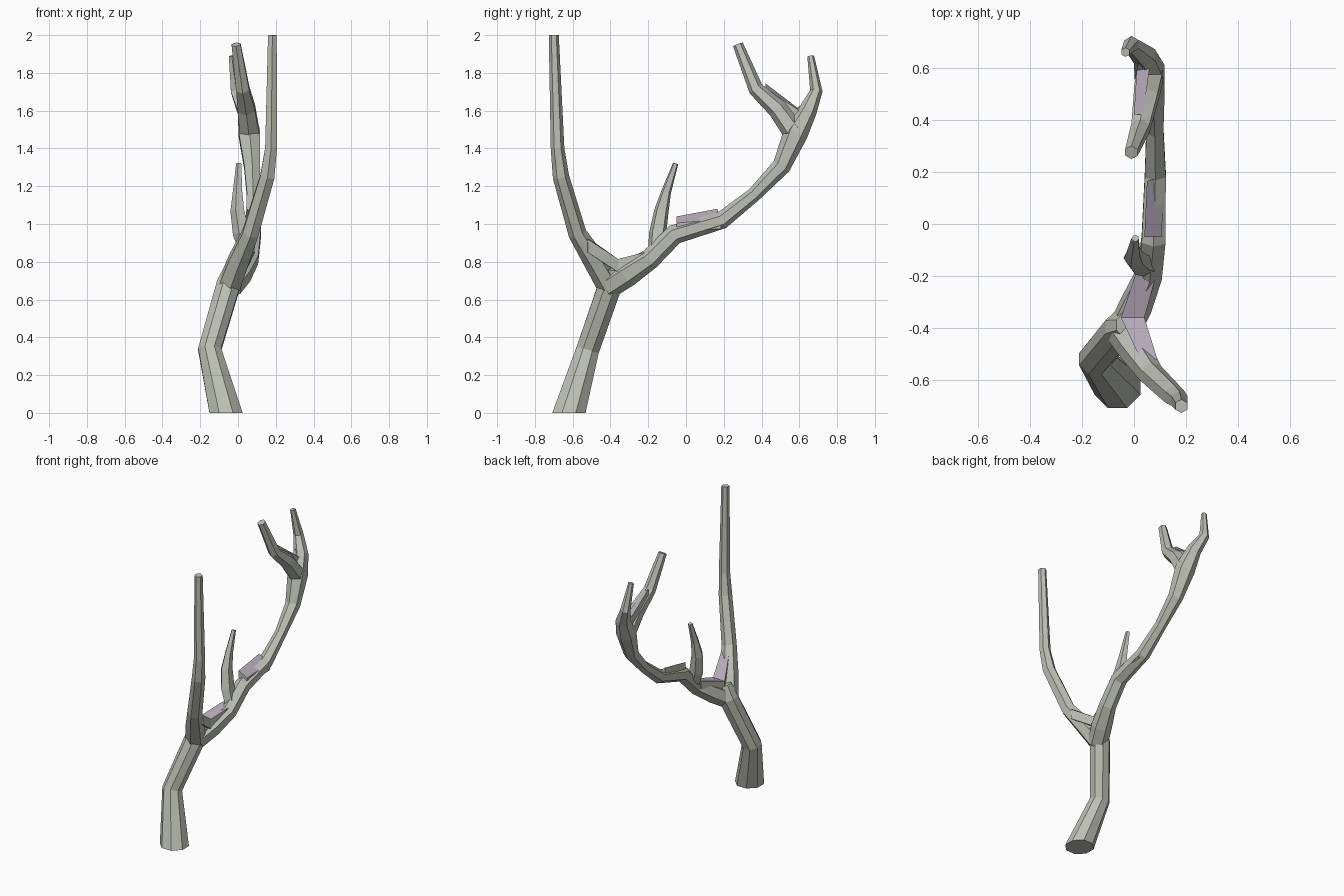
import bpy, bmesh, math
from mathutils import Vector

if "Cube" in bpy.data.objects:
    bpy.data.objects.remove(bpy.data.objects["Cube"])


def material(name, rgb):
    m = bpy.data.materials.new(name)
    m.diffuse_color = (*rgb, 1)
    m.use_nodes = True
    m.node_tree.nodes["Principled BSDF"].inputs["Base Color"].default_value = m.diffuse_color
    return m


BARK = material("grey green bark", (0.51, 0.53, 0.46))
LILAC = material("lilac bare wood", (0.47, 0.40, 0.49))


def finish(name, bm, mats):
    bmesh.ops.recalc_face_normals(bm, faces=bm.faces)
    me = bpy.data.meshes.new(name)
    bm.to_mesh(me)
    bm.free()
    for m in mats:
        me.materials.append(m)
    ob = bpy.data.objects.new(name, me)
    bpy.context.collection.objects.link(ob)
    return ob


def limb(name, stations, sides=6, flat_base=False, phase=0.5):
    """Tapered faceted tube through (x, y, z, radius) stations."""
    bm = bmesh.new()
    pts = [Vector(s[:3]) for s in stations]
    rings = []
    for i, p in enumerate(pts):
        a = (p - pts[i - 1]).normalized() if i else Vector()
        b = (pts[i + 1] - p).normalized() if i < len(pts) - 1 else Vector()
        t = (a + b).normalized()
        if flat_base and i == 0:
            t = Vector((0, 0, 1))
        # side axis stays close to x so the facets do not twist
        u = (Vector((1, 0, 0)) - t * t.x).normalized()
        v = t.cross(u)
        r = stations[i][3] * 1.06
        rings.append([bm.verts.new(p + r * (u * math.cos(w) + v * math.sin(w)))
                      for w in (math.tau * (k + phase) / sides for k in range(sides))])
    for r0, r1 in zip(rings, rings[1:]):
        for k in range(sides):
            n = (k + 1) % sides
            bm.faces.new((r0[k], r0[n], r1[n], r1[k]))
    bm.faces.new(rings[0])
    bm.faces.new(rings[-1])
    return finish(name, bm, [BARK])


def web(name, left, right, depth):
    """Lilac strip between two edge lines, with bark coloured sides below."""
    bm = bmesh.new()
    rows = []
    for a, b in zip(left, right):
        a, b, d = Vector(a), Vector(b), Vector((0, 0, depth))
        rows.append([bm.verts.new(q) for q in (a, b, b - d, a - d)])
    for r0, r1 in zip(rows, rows[1:]):
        for k in range(4):
            n = (k + 1) % 4
            f = bm.faces.new((r0[k], r0[n], r1[n], r1[k]))
            f.material_index = 0 if k == 0 else 1
    for r in (rows[0], rows[-1]):
        bm.faces.new(r).material_index = 1
    return finish(name, bm, [LILAC, BARK])


# trunk
limb("trunk", [(-0.063, -0.62, 0, 0.09), (-0.15, -0.52, 0.335, 0.062),
               (-0.05, -0.40, 0.68, 0.064), (-0.02, -0.39, 0.77, 0.05)],
     sides=8, flat_base=True)

# tall upright limb
limb("upright_limb", [(-0.045, -0.41, 0.68, 0.062), (0.0, -0.48, 0.80, 0.058),
                      (0.065, -0.575, 0.95, 0.046), (0.155, -0.662, 1.25, 0.041),
                      (0.175, -0.68, 1.40, 0.034), (0.182, -0.70, 2.0, 0.025)])

# long arching limb up to the upper fork
limb("arching_limb", [(-0.04, -0.41, 0.67, 0.062), (0.01, -0.31, 0.735, 0.063),
                      (0.06, -0.19, 0.815, 0.052), (0.075, -0.06, 0.945, 0.050),
                      (0.082, 0.19, 1.02, 0.044), (0.08, 0.36, 1.155, 0.036),
                      (0.075, 0.505, 1.305, 0.046), (0.06, 0.58, 1.48, 0.062),
                      (0.04, 0.645, 1.60, 0.046), (-0.01, 0.69, 1.705, 0.031),
                      (-0.033, 0.66, 1.89, 0.017)])

# inward branch of the upper fork
limb("inner_branch", [(0.06, 0.57, 1.49, 0.056), (0.045, 0.485, 1.61, 0.050),
                      (0.025, 0.37, 1.715, 0.038), (-0.01, 0.275, 1.95, 0.026)])

# short twig
limb("short_twig", [(0.05, -0.16, 0.86, 0.04), (0.02, -0.15, 0.95, 0.045),
                    (0.0, -0.13, 1.07, 0.038), (0.0, -0.105, 1.17, 0.026),
                    (0.005, -0.055, 1.32, 0.014)], sides=5)

# bare wood in the lower crotch
web("lower_crotch",
    [(0.03, -0.53, 0.935), (-0.05, -0.36, 0.81), (0.01, -0.18, 0.865)],
    [(0.09, -0.52, 0.92), (0.04, -0.36, 0.815), (0.09, -0.18, 0.86)], 0.07)

# raised torn flap on the arching limb
web("torn_flap",
    [(0.04, -0.05, 1.04), (0.05, 0.165, 1.08)],
    [(0.105, -0.05, 1.005), (0.12, 0.185, 1.025)], 0.05)

# bare wood in the upper crotch
web("upper_crotch",
    [(0.0, 0.42, 1.745), (0.01, 0.59, 1.615), (0.02, 0.63, 1.65)],
    [(0.035, 0.42, 1.72), (0.06, 0.60, 1.60), (0.05, 0.64, 1.63)], 0.06)
